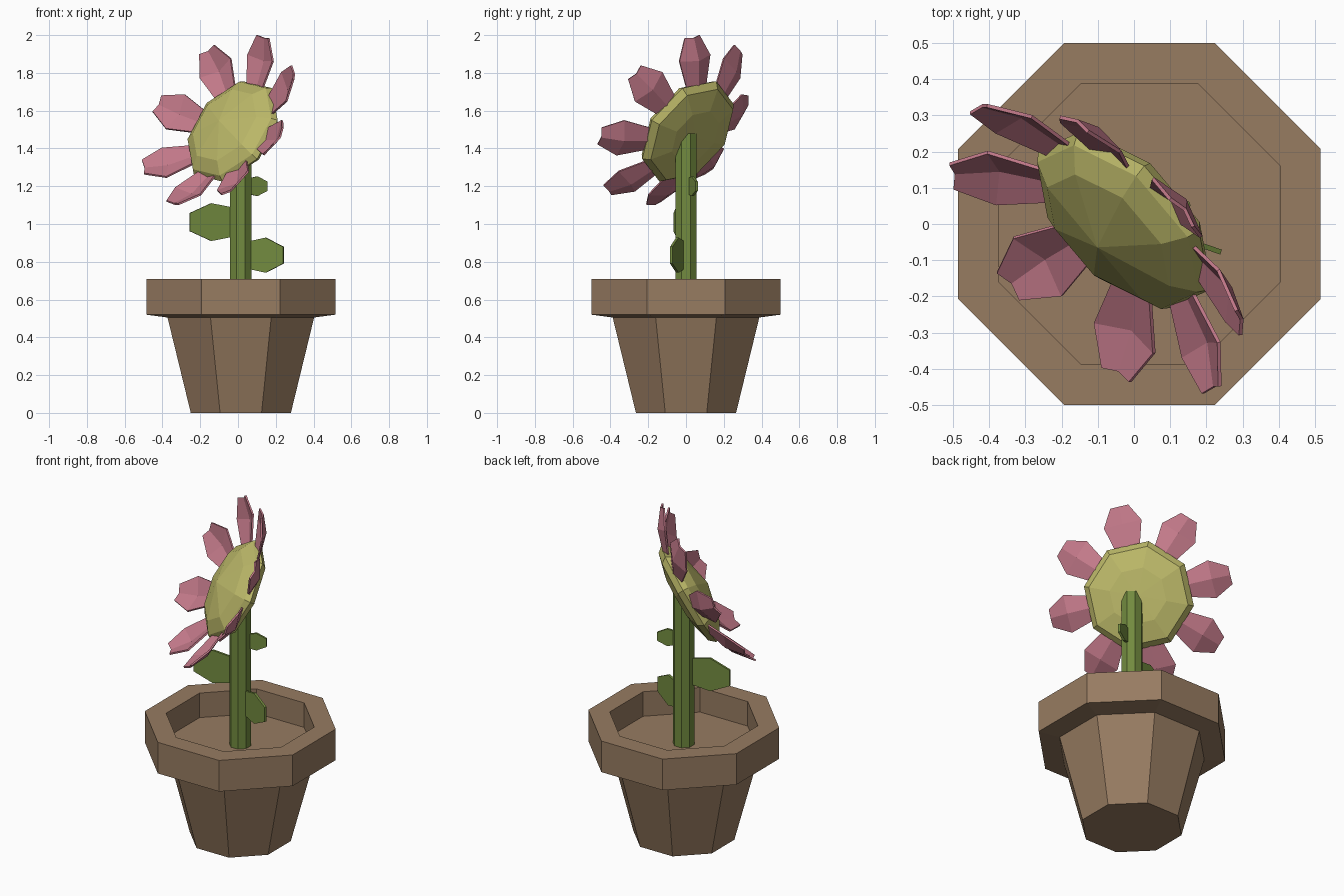
import bpy, bmesh
from math import sin, cos, pi, radians
from mathutils import Matrix, Vector

if "Cube" in bpy.data.objects:
    bpy.data.objects.remove(bpy.data.objects["Cube"])


def material(name, color):
    m = bpy.data.materials.new(name)
    m.diffuse_color = (*color, 1)
    m.use_nodes = True
    m.node_tree.nodes["Principled BSDF"].inputs["Base Color"].default_value = m.diffuse_color
    return m


brown = material("terracotta", (0.31, 0.20, 0.12))
green = material("leaf_green", (0.17, 0.26, 0.05))
yellow = material("centre_yellow", (0.50, 0.48, 0.14))
pink = material("petal_pink", (0.54, 0.19, 0.25))


def finish(name, bm, mat, matrix):
    bmesh.ops.remove_doubles(bm, verts=bm.verts, dist=1e-5)
    bmesh.ops.recalc_face_normals(bm, faces=bm.faces)
    mesh = bpy.data.meshes.new(name)
    bm.to_mesh(mesh)
    bm.free()
    mesh.materials.append(mat)
    ob = bpy.data.objects.new(name, mesh)
    ob.matrix_world = matrix
    bpy.context.collection.objects.link(ob)
    return ob


def lathe(name, profile, mat, matrix, start=22.5, sides=8):
    """Revolve (radius, height) points into a flat-sided solid."""
    bm = bmesh.new()
    rings = []
    for r, z in profile:
        angles = [radians(start) + 2 * pi * i / sides for i in range(sides)]
        rings.append([bm.verts.new((r * cos(a), r * sin(a), z)) for a in angles])
    for a, b in zip(rings, rings[1:]):
        for i in range(sides):
            j = (i + 1) % sides
            bm.faces.new((a[i], a[j], b[j], b[i]))
    bmesh.ops.dissolve_degenerate(bm, dist=1e-5, edges=bm.edges)
    return finish(name, bm, mat, matrix)


def blade(name, stations, mat, matrix, thickness):
    """Leaf shape from (distance, half width, lift, crease depth)."""
    bm = bmesh.new()
    rows = [[bm.verts.new(p) for p in ((x, -w, h), (x, 0, h - f), (x, w, h))]
            for x, w, h, f in stations]
    for a, b in zip(rows, rows[1:]):
        for i in range(2):
            bm.faces.new((a[i], b[i], b[i + 1], a[i + 1]))
    ob = finish(name, bm, mat, matrix)
    mod = ob.modifiers.new("thickness", "SOLIDIFY")
    mod.thickness = thickness
    mod.offset = 0


def frame(x, y, z, origin):
    m = Matrix((x, y, z)).transposed().to_4x4()
    m.translation = origin
    return m


AX = 0.015               # pot and stem axis
K = 1 / cos(pi / 8)      # flat-to-flat radius to corner radius

# Pot with rim and soil level
pot = [(0, 0), (.265, 0), (.388, .505), (.5, .52), (.5, .71),
       (.388, .71), (.388, .56), (0, .56)]
lathe("pot", [(r * K, z) for r, z in pot], brown, Matrix.Translation((AX, 0, 0)))

# Stem
lathe("stem", [(0, .55), (.061, .55), (.061, 1.48), (0, 1.48)], green,
      Matrix.Translation((AX, 0, 0)))

# Leaves: (direction, height, length, half width)
for i, (az, z, length, w) in enumerate([(192.5, 1.01, .277, .1),
                                        (-19, .835, .238, .093),
                                        (22, 1.2, .150, .052)]):
    d = Vector((cos(radians(az)), sin(radians(az)), 0))
    up = Vector((0, 0, 1))
    blade(f"leaf_{i + 1}", [(.03, w * .75, 0, 0),
                            (.03 + (length - .03) * .53, w, 0, 0),
                            (length, w * .48, 0, 0)],
          green, frame(d, up, d.cross(up), (AX, 0, z)), .014)

# Flower head, tilted to front left and up
n = Vector((-.62, -.62, .48)).normalized()
side = Vector((1, -1, 0)).normalized()
head = frame(side, n.cross(side), n, (-.027, .01, 1.49))
lathe("flower_centre", [(0, .12), (.22, .072), (.29, .03), (.31, 0),
                        (.28, -.035), (.16, -.065), (0, -.07)],
      yellow, head, start=12.5)

# Petals, creased and curving forward
for i in range(8):
    blade(f"petal_{i + 1}", [(.265, .066, .015, .02), (.41, .106, .075, .035),
                             (.51, .05, .13, .015)],
          pink, head @ Matrix.Rotation(radians(34 + 45 * i), 4, 'Z'), .010)
